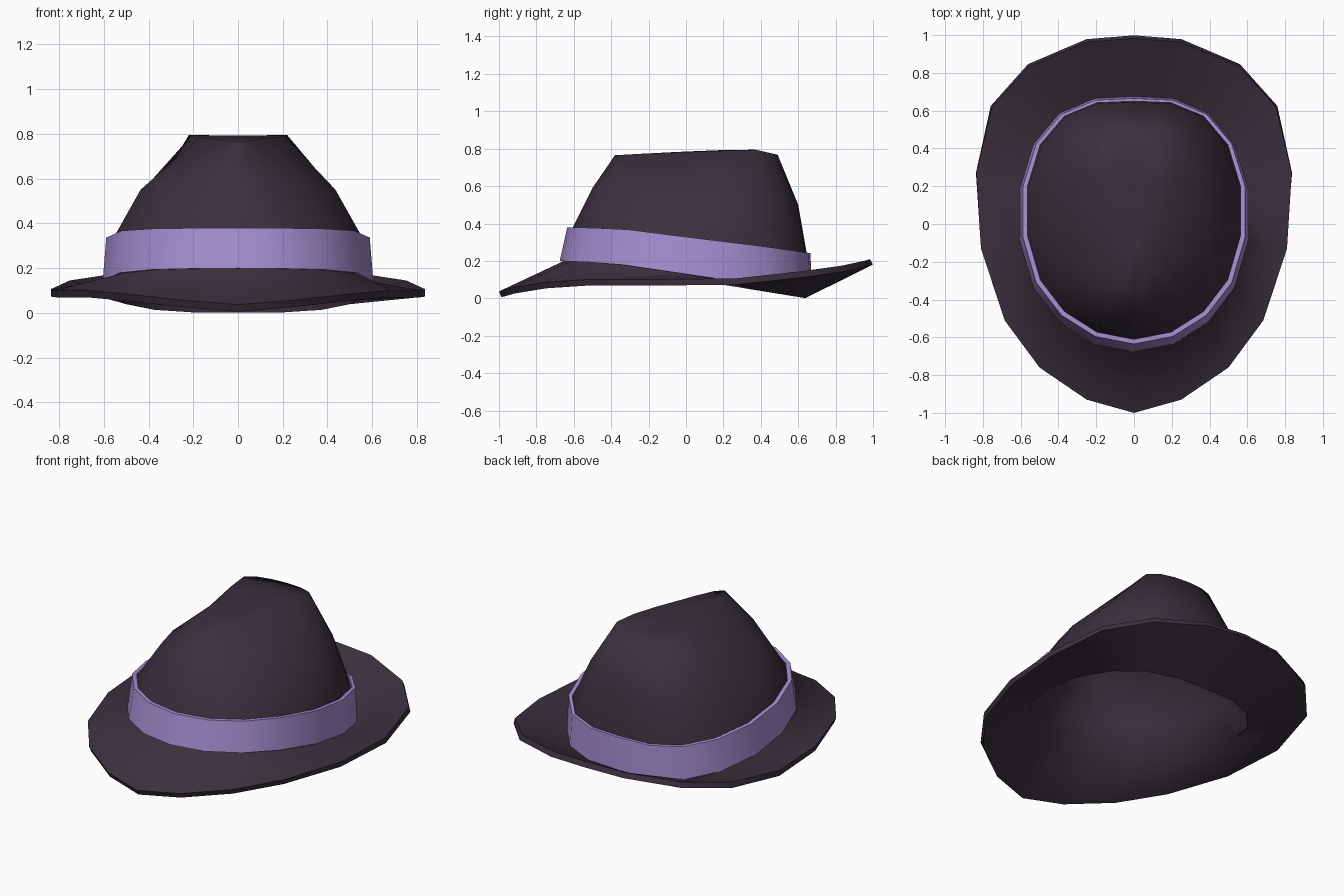
import bpy, bmesh, math

if "Cube" in bpy.data.objects:
    bpy.data.objects.remove(bpy.data.objects["Cube"])

N = 18  # sides of every ring, counted from the back


def material(name, rgb):
    m = bpy.data.materials.new(name)
    m.diffuse_color = (*rgb, 1)
    m.use_nodes = True
    m.node_tree.nodes["Principled BSDF"].inputs["Base Color"].default_value = m.diffuse_color
    return m


def mirror_ring(half):
    """Half ring from back to front -> full ring."""
    return half + [(-x, y, z) for x, y, z in half[-2:0:-1]]


def oval(rx, ry, cy, height, full=0.085):
    """Oval ring, fuller towards the back, whose height is a function of y."""
    half = []
    for k in range(N // 2 + 1):
        a = 2 * math.pi * k / N
        y = cy + ry * math.cos(a) + full * max(0, math.sin(1.5 * a)) ** 1.5
        half.append((rx * math.sin(a) if k % 9 else 0, y, height(y)))
    return mirror_ring(half)


def curve(table):
    """Piecewise linear height function."""
    def f(y):
        for (y0, z0), (y1, z1) in zip(table, table[1:]):
            if y <= y1:
                t = max(0, (y - y0) / (y1 - y0))
                return z0 + t * (z1 - z0)
        return table[-1][1]
    return f


def loft(name, rings, mat, tip=None, closed=False):
    bm = bmesh.new()
    loops = [[bm.verts.new(p) for p in r] for r in rings]
    pairs = list(zip(loops, loops[1:]))
    if closed:
        pairs.append((loops[-1], loops[0]))
    for a, b in pairs:
        for i in range(N):
            j = (i + 1) % N
            bm.faces.new((a[j], a[i], b[i], b[j]))
    if tip:
        c = bm.verts.new(tip)
        last = loops[-1]
        for i in range(N):
            bm.faces.new((last[(i + 1) % N], last[i], c))
    me = bpy.data.meshes.new(name)
    bm.to_mesh(me)
    bm.free()
    me.materials.append(mat)
    ob = bpy.data.objects.new(name, me)
    bpy.context.collection.objects.link(ob)
    bpy.ops.object.select_all(action='DESELECT')
    ob.select_set(True)
    bpy.context.view_layer.objects.active = ob
    return ob


felt = material("dark_felt", (0.042, 0.030, 0.047))
ribbon = material("lilac_ribbon", (0.37, 0.27, 0.64))

# Heights of the crown base and of the ribbon top
base_z = curve([(-0.68, 0.2), (-0.4, 0.188), (0, 0.13), (0.2, 0.1), (0.66, 0.031)])
band_z = curve([(-0.63, 0.38), (-0.35, 0.373), (0, 0.328), (0.4, 0.28), (0.66, 0.242)])

# Brim edge
brim = mirror_ring([
    (0, 0.983, 0.21), (0.25, 0.963, 0.203), (0.555, 0.835, 0.175),
    (0.752, 0.62, 0.145), (0.835, 0.27, 0.107), (0.81, -0.13, 0.102),
    (0.685, -0.51, 0.102), (0.5, -0.76, 0.085), (0.25, -0.93, 0.057),
    (0, -1.0, 0.037)])

# Crown rings
base = oval(0.595, 0.655, 0, base_z)
shoulder = oval(0.565, 0.625, 0.02, band_z)
middle = oval(0.447, 0.55, 0.05, lambda y: 0.545 - 0.045 * (y - 0.05) / 0.55, 0.07)
middle = [(x * (1 + 0.15 * min(0, y - 0.05)), y, z) for x, y, z in middle]

# Teardrop top, narrow at the front
top = mirror_ring([
    (0, 0.49, 0.768), (0.1, 0.48, 0.77), (0.18, 0.445, 0.778),
    (0.22, 0.37, 0.795), (0.21, 0.23, 0.79), (0.17, 0.07, 0.785),
    (0.12, -0.08, 0.78), (0.077, -0.22, 0.774), (0.038, -0.33, 0.768),
    (0, -0.38, 0.765)])
top_inner = [(x * 0.5, 0.2 + (y - 0.2) * 0.55, 0.5 * z + 0.3965) for x, y, z in top]

hat = loft("hat_body", [brim, base, shoulder, middle, top, top_inner], felt,
           tip=(0, 0.2, 0.793))
sol = hat.modifiers.new("thickness", 'SOLIDIFY')
sol.thickness = 0.034
sol.offset = -1
bpy.ops.object.modifier_apply(modifier=sol.name)
bpy.ops.object.shade_smooth_by_angle(angle=math.radians(75))

# Ribbon around the crown
band = loft("hat_band", [
    oval(0.614, 0.675, 0, base_z),
    oval(0.598, 0.65, 0.015, band_z),
    oval(0.573, 0.63, 0.02, band_z),
    oval(0.59, 0.65, 0, base_z)], ribbon, closed=True)
bpy.ops.object.shade_smooth_by_angle(angle=math.radians(62))
